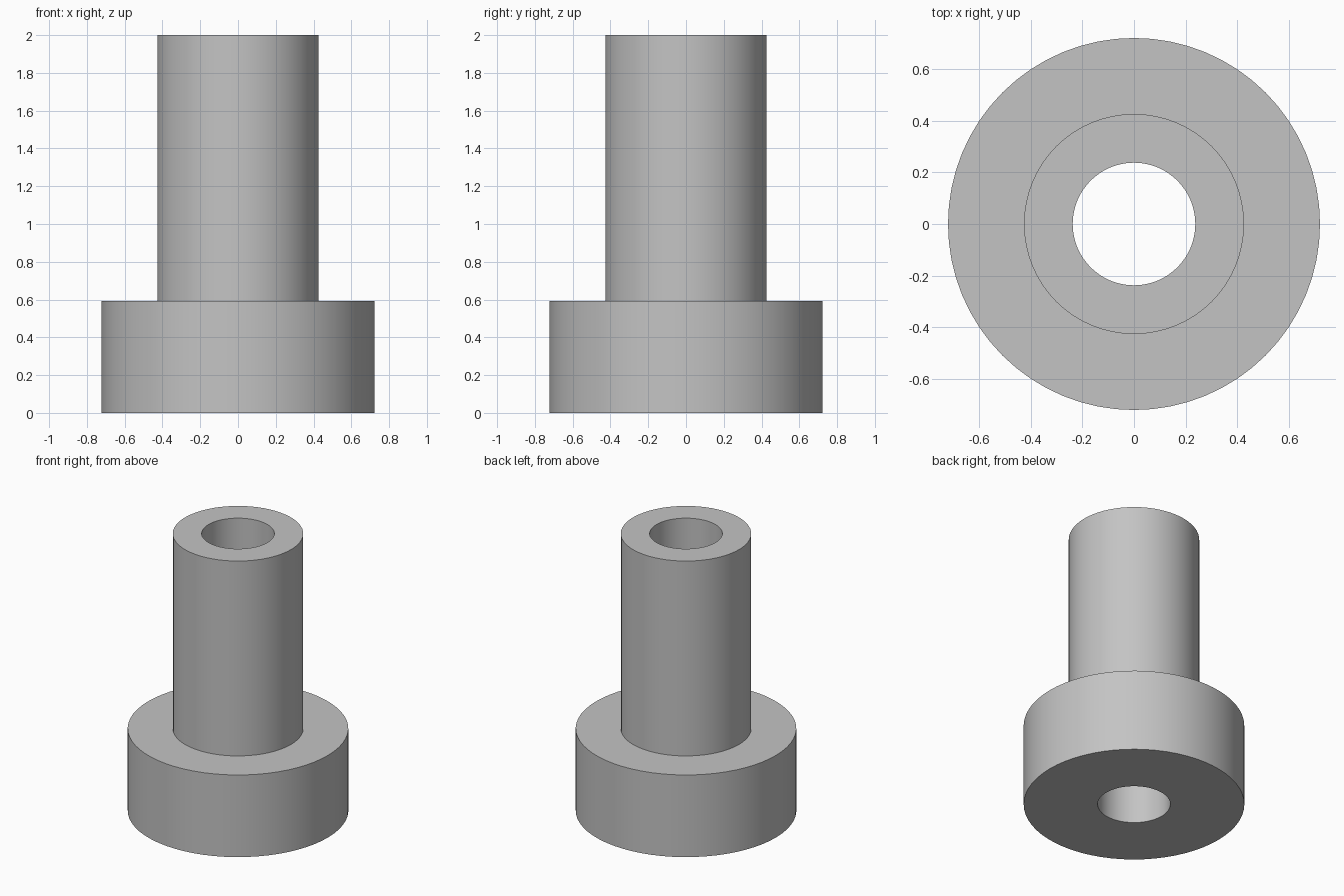
import bpy, bmesh, math
from mathutils import Matrix, Vector

if "Cube" in bpy.data.objects:
    bpy.data.objects.remove(bpy.data.objects["Cube"])

SIDES = 64
BORE, TUBE, FLANGE = 0.238, 0.427, 0.722
SHOULDER, TOP = 0.593, 2.0

grey = bpy.data.materials.new("plain grey")
grey.diffuse_color = (0.55, 0.55, 0.55, 1)
grey.use_nodes = True
grey.node_tree.nodes["Principled BSDF"].inputs["Base Color"].default_value = grey.diffuse_color

# Closed half-section of the flanged bushing, revolved around z
profile = [(BORE, 0), (FLANGE, 0), (FLANGE, SHOULDER),
           (TUBE, SHOULDER), (TUBE, TOP), (BORE, TOP)]

bm = bmesh.new()
rings = []
for i in range(SIDES):
    turn = Matrix.Rotation(2 * math.pi * i / SIDES, 3, 'Z')
    rings.append([bm.verts.new(turn @ Vector((r, 0, z))) for r, z in profile])
for i in range(SIDES):
    a, b = rings[i], rings[(i + 1) % SIDES]
    for j in range(len(profile)):
        k = (j + 1) % len(profile)
        bm.faces.new((a[j], b[j], b[k], a[k]))
bmesh.ops.recalc_face_normals(bm, faces=bm.faces)

mesh = bpy.data.meshes.new("flanged_bushing")
bm.to_mesh(mesh)
bm.free()
mesh.materials.append(grey)
bushing = bpy.data.objects.new("flanged_bushing", mesh)
bpy.context.collection.objects.link(bushing)

# Smooth round walls, crisp rims
bpy.context.view_layer.objects.active = bushing
bushing.select_set(True)
bpy.ops.object.shade_smooth_by_angle(angle=math.radians(30))
